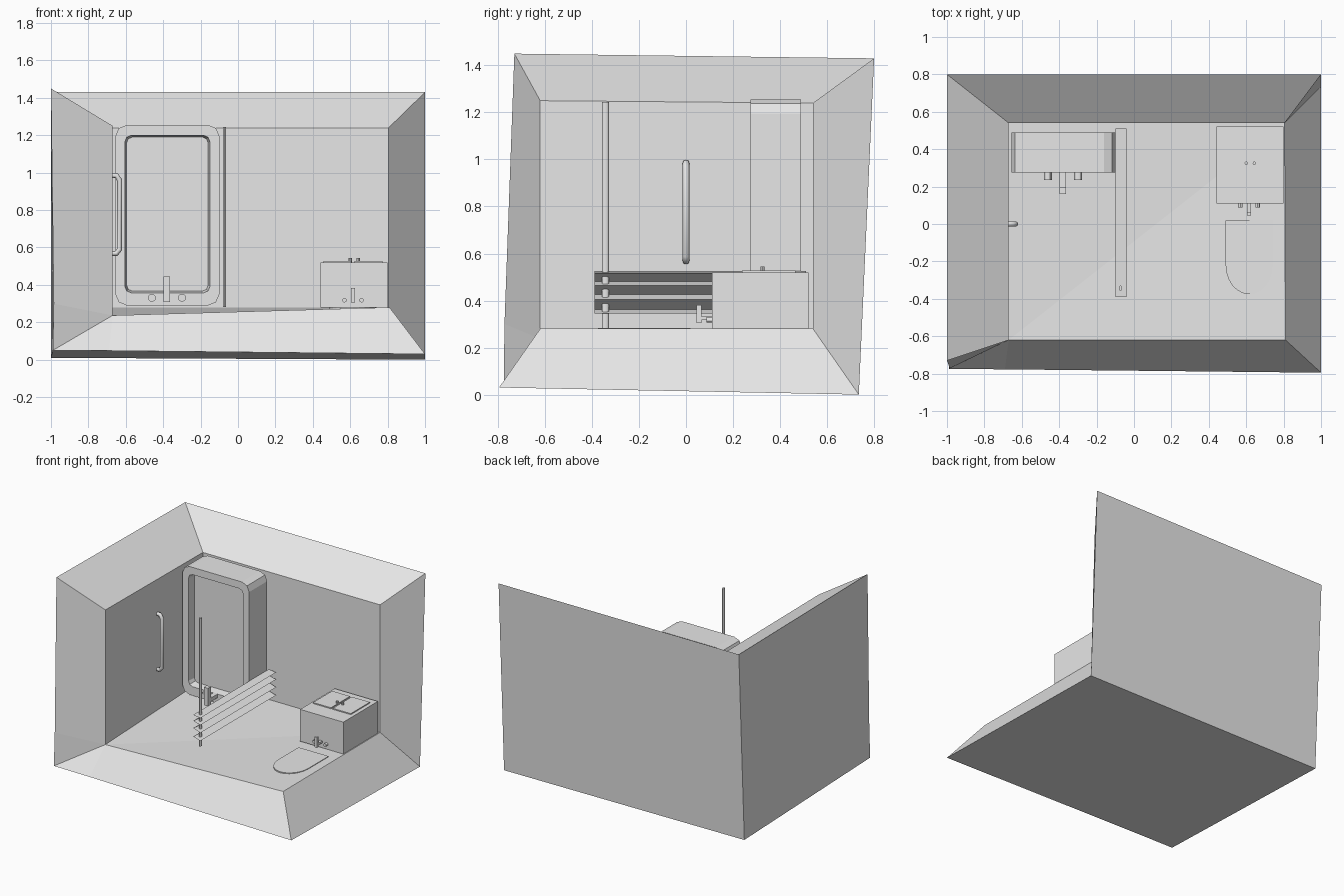
import bpy, bmesh, math
from mathutils import Vector

cube = bpy.data.objects.get("Cube")
if cube:
    bpy.data.objects.remove(cube, do_unlink=True)

grey = bpy.data.materials.new("plain_grey")
grey.use_nodes = True
grey.diffuse_color = (0.8, 0.8, 0.8, 1)
grey.node_tree.nodes["Principled BSDF"].inputs["Base Color"].default_value = (0.8, 0.8, 0.8, 1)


def finish(name, bm, fix=True):
    if fix:
        bmesh.ops.recalc_face_normals(bm, faces=bm.faces)
    mesh = bpy.data.meshes.new(name)
    bm.to_mesh(mesh)
    bm.free()
    mesh.materials.append(grey)
    obj = bpy.data.objects.new(name, mesh)
    bpy.context.collection.objects.link(obj)
    return obj


def box(name, lo, hi):
    bm = bmesh.new()
    bmesh.ops.create_cube(bm, size=1)
    for v in bm.verts:
        v.co = [a + (c + 0.5) * (b - a) for a, b, c in zip(lo, hi, v.co)]
    return finish(name, bm)


def rod(name, start, end, radius, sides=12):
    start, end = Vector(start), Vector(end)
    bm = bmesh.new()
    bmesh.ops.create_cone(bm, cap_ends=True, segments=sides, radius1=radius,
                          radius2=radius, depth=(end - start).length)
    turn = Vector((0, 0, 1)).rotation_difference(end - start).to_matrix()
    for v in bm.verts:
        v.co = turn @ v.co + (start + end) / 2
    return finish(name, bm)


def rounded_ring(bm, x0, x1, z0, z1, r, y, seg=2):
    ring = []
    corners = ((x1 - r, z1 - r), (x0 + r, z1 - r), (x0 + r, z0 + r), (x1 - r, z0 + r))
    for i, (cx, cz) in enumerate(corners):
        for k in range(seg + 1):
            a = math.pi / 2 * (i + k / seg)
            ring.append(bm.verts.new((cx + r * math.cos(a), y, cz + r * math.sin(a))))
    return ring


def tap(name, x, y, z, size):
    # Wall stem, upright spout and two knobs
    s = size
    box(name + "_stem", (x - 0.01 * s, y - 0.05 * s, z), (x + 0.01 * s, y + 0.005, z + 0.016 * s))
    box(name + "_spout", (x - 0.01 * s, y - 0.065 * s, z - 0.012 * s),
        (x + 0.01 * s, y - 0.045 * s, z + 0.065 * s))
    for side, label in ((-1, "right"), (1, "left")):
        kx, kz = x + side * 0.046 * s, z + 0.001
        rod(f"{name}_{label}_knob", (kx, y + 0.005, kz), (kx, y - 0.022 * s, kz), 0.012 * s)


# Room corner: floor, side wall and back wall with splayed edges
points = {
    "P": (-0.67, 0.54, 0.28), "Q": (0.805, 0.54, 0.28), "R": (0.81, -0.62, 0.28),
    "S": (-0.67, -0.62, 0.237), "T": (-0.67, -0.62, 1.25), "U": (-0.67, 0.54, 1.24),
    "V": (0.805, 0.54, 1.24), "A": (-1, -0.73, 1.45), "B": (-1, 0.8, 1.43),
    "C": (1, 0.8, 1.43), "D": (1, 0.735, 0), "E": (-1, 0.735, 0.01),
    "F": (1, -0.795, 0.03), "G": (-0.99, -0.775, 0.05), "H": (-0.985, -0.772, 0.3),
    "I": (-0.69, -0.777, 0.048)}
bm = bmesh.new()
corner = {k: bm.verts.new(p) for k, p in points.items()}
for loop in ("PQS QRS PSTU PUVQ TABU UBCV VCDQ QDFR RFIS SIG SGH SHAT "
             "AHGEB BEDC EGIFD").split():
    bm.faces.new([corner[k] for k in loop])
finish("room_shell", bm)

# Upright tub with a shallow recess facing forward
bm = bmesh.new()
rings = [rounded_ring(bm, -0.655, -0.1, 0.29, 1.255, 0.06, 0.49),
         rounded_ring(bm, -0.655, -0.1, 0.29, 1.255, 0.06, 0.275),
         rounded_ring(bm, -0.605, -0.15, 0.357, 1.2, 0.035, 0.275),
         rounded_ring(bm, -0.595, -0.16, 0.367, 1.19, 0.03, 0.33)]
for a, b in zip(rings, rings[1:]):
    for i in range(len(a)):
        j = (i + 1) % len(a)
        bm.faces.new((a[i], a[j], b[j], b[i]))
bm.faces.new(rings[0])
bm.faces.new(rings[-1])
finish("tub", bm)
tap("tub_tap", -0.38, 0.275, 0.33, 1.75)

# Cabinet with a faceted basin hollow in its front
cabinet = box("cabinet", (0.44, 0.11, 0.28), (0.8, 0.52, 0.52))
bm = bmesh.new()
bmesh.ops.create_uvsphere(bm, u_segments=10, v_segments=6, radius=1)
for v in bm.verts:
    x, y, z = v.co
    v.co = (0.615 + 0.1 * x, 0.11 + 0.08 * z, 0.41 + 0.07 * y)
cutter = finish("basin_cutter", bm)
cutter.hide_render = True
cut = cabinet.modifiers.new("basin", "BOOLEAN")
cut.operation, cut.solver, cut.object = "DIFFERENCE", "EXACT", cutter
bpy.context.view_layer.objects.active = cabinet
bpy.ops.object.modifier_apply(modifier="basin")
bpy.data.objects.remove(cutter, do_unlink=True)
tap("basin_tap", 0.615, 0.11, 0.317, 1)

# Cabinet doors and knobs
for label, x0, x1, knob in (("right", 0.458, 0.607, 0.6), ("left", 0.622, 0.772, 0.643)):
    box(label + "_door", (x0, 0.238, 0.515), (x1, 0.465, 0.528))
    rod(label + "_door_knob", (knob, 0.325, 0.52), (knob, 0.325, 0.545), 0.009, 8)

# Seat lid set almost flush in the floor
bm = bmesh.new()
outline = [(0.74, 0.02), (0.49, 0.02)]
for i in range(13):
    a = math.pi + math.pi * i / 12
    outline.append((0.615 + 0.125 * math.cos(a), -0.22 + 0.155 * math.sin(a)))
base = bm.faces.new([bm.verts.new((x, y, 0.27)) for x, y in outline])
top = bmesh.ops.extrude_face_region(bm, geom=[base])
bmesh.ops.translate(bm, vec=(0, 0, 0.0125),
                    verts=[g for g in top["geom"] if isinstance(g, bmesh.types.BMVert)])
finish("seat_lid", bm)

# Pleated screen hanging beside a pole
bm = bmesh.new()
rows = []
for i, z in enumerate((0.525, 0.517, 0.48, 0.464, 0.426, 0.405, 0.362, 0.345)):
    x = -0.04 if i % 2 else -0.1
    rows.append([bm.verts.new((x, y, z)) for y in (-0.39, 0.51)])
for a, b in zip(rows, rows[1:]):
    bm.faces.new((a[0], b[0], b[1], a[1]))
finish("pleated_screen", bm, fix=False)

pole = rod("screen_pole", (-0.072, -0.343, 0.283), (-0.072, -0.343, 1.245), 0.0145, 16)
for v in pole.data.vertices:
    v.co.x = -0.072 + (v.co.x + 0.072) * 0.6

# Grab handle on the side wall
curve = bpy.data.curves.new("grab_handle", "CURVE")
curve.dimensions = "3D"
curve.bevel_depth = 0.014
curve.bevel_resolution = 2
path = [(-0.675, 0.985), (-0.65, 0.985), (-0.633, 0.96), (-0.633, 0.59), (-0.65, 0.568), (-0.675, 0.568)]
spline = curve.splines.new("POLY")
spline.points.add(len(path) - 1)
for p, (x, z) in zip(spline.points, path):
    p.co = (x, 0, z, 1)
curve.materials.append(grey)
handle = bpy.data.objects.new("grab_handle", curve)
bpy.context.collection.objects.link(handle)

# Smooth the round parts
bpy.ops.object.select_all(action="DESELECT")
for obj in bpy.context.collection.objects:
    if obj.type == "MESH" and ("knob" in obj.name or "pole" in obj.name):
        obj.select_set(True)
        bpy.context.view_layer.objects.active = obj
bpy.ops.object.shade_smooth_by_angle()
